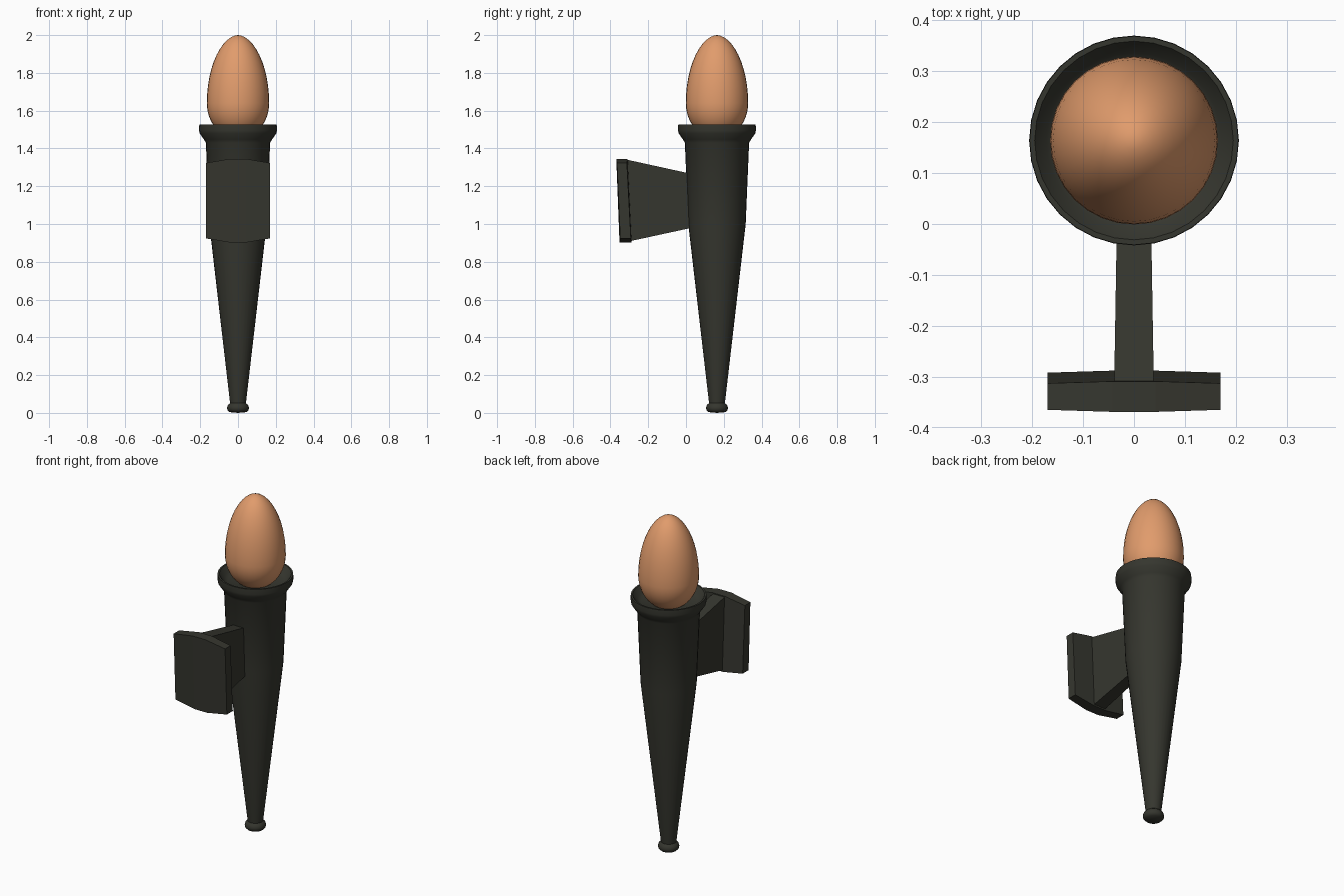
import bpy, bmesh, math

if "Cube" in bpy.data.objects:
    bpy.data.objects.remove(bpy.data.objects["Cube"])

AXIS_Y = 0.164


def material(name, color):
    m = bpy.data.materials.new(name)
    m.diffuse_color = color
    m.use_nodes = True
    m.node_tree.nodes["Principled BSDF"].inputs["Base Color"].default_value = m.diffuse_color
    return m


iron = material("dark_iron", (0.036, 0.037, 0.028, 1))
glow = material("warm_flame", (0.75, 0.33, 0.15, 1))


def finish(name, bm, mat, smooth=None):
    bmesh.ops.recalc_face_normals(bm, faces=bm.faces)
    mesh = bpy.data.meshes.new(name)
    bm.to_mesh(mesh)
    bm.free()
    mesh.materials.append(mat)
    ob = bpy.data.objects.new(name, mesh)
    bpy.context.collection.objects.link(ob)
    if smooth:
        bpy.ops.object.select_all(action='DESELECT')
        ob.select_set(True)
        bpy.context.view_layer.objects.active = ob
        bpy.ops.object.shade_smooth_by_angle(angle=math.radians(smooth))
    return ob


def lathe(name, profile, mat, sides=32, smooth=45):
    """Spin (radius, z) points about the torch axis; both ends close."""
    bm = bmesh.new()
    rings = []
    for r, z in profile:
        if r == 0:
            rings.append([bm.verts.new((0, AXIS_Y, z))] * sides)
        else:
            rings.append([bm.verts.new((r * math.cos(a), AXIS_Y + r * math.sin(a), z))
                          for a in (2 * math.pi * i / sides for i in range(sides))])
    for lo, hi in zip(rings, rings[1:]):
        for i in range(sides):
            j = (i + 1) % sides
            bm.faces.new(dict.fromkeys((lo[i], lo[j], hi[j], hi[i])))
    return finish(name, bm, mat, smooth)


def loft(name, sections, mat):
    """Join closed loops of equal length and cap both ends."""
    bm = bmesh.new()
    loops = [[bm.verts.new(p) for p in s] for s in sections]
    n = len(loops[0])
    for a, b in zip(loops, loops[1:]):
        for i in range(n):
            j = (i + 1) % n
            bm.faces.new((a[i], a[j], b[j], b[i]))
    bm.faces.new(loops[0])
    bm.faces.new(loops[-1])
    return finish(name, bm, mat)


# Tapered handle with foot knob, flared rim and shallow cup
lathe("torch_body", [
    (0, 0), (0.045, 0.004), (0.056, 0.015), (0.058, 0.028), (0.053, 0.042),
    (0.042, 0.052), (0.152, 1.0), (0.17, 1.43), (0.18, 1.447),
    (0.203, 1.48), (0.206, 1.495), (0.205, 1.526), (0.195, 1.526),
    (0.172, 1.495), (0.15, 1.48), (0, 1.48)], iron)

# Egg-shaped flame: rounded belly below, longer taper above
flame = []
for i in range(25):
    t = math.pi * i / 24
    if t < math.pi / 2:
        r, z = math.sin(t), 1.64 - 0.19 * math.cos(t)
    else:
        r, z = math.sin(t) ** 1.08, 1.64 - 0.36 * math.cos(t)
    flame.append((0 if i in (0, 24) else 0.165 * r, z))
lathe("flame", flame, glow, smooth=60)

# Leaning wall plate, three facets wide
plate = []
for x, drop, back in ((-0.17, 0.022, 0.004), (-0.042, 0, 0),
                      (0.042, 0, 0), (0.17, 0.022, 0.004)):
    top, bottom = 1.345 - drop, 0.902 + drop
    plate.append([(x, -0.369 + back, top), (x, -0.309 - back, top),
                  (x, -0.288 - back, bottom), (x, -0.352 + back, bottom)])
loft("wall_plate", plate, iron)

# Tapering arm between the plate and the torch
loft("bracket_arm", [
    [(s * w, y, z) for s, z in ((-1, lo), (1, lo), (1, hi), (-1, hi))]
    for y, w, lo, hi in ((-0.32, 0.039, 0.904, 1.342), (0.04, 0.033, 0.982, 1.263))], iron)
